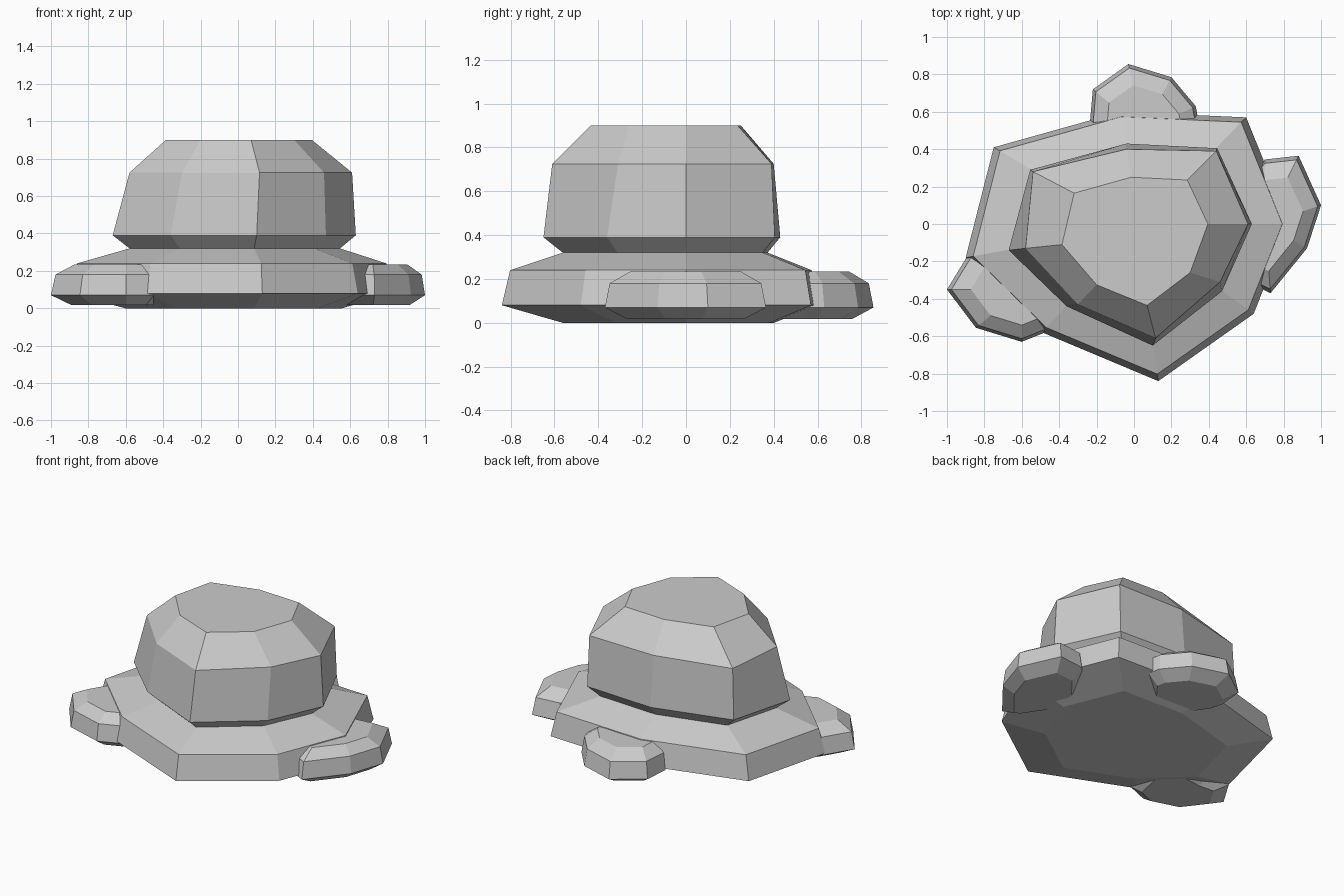
import bpy, bmesh

if "Cube" in bpy.data.objects:
    bpy.data.objects.remove(bpy.data.objects["Cube"])


def loft(name, rings):
    """Closed flat-shaded solid through stacked rings of (z, [(x, y), ...])."""
    bm = bmesh.new()
    loops = [[bm.verts.new((x, y, z)) for x, y in pts] for z, pts in rings]
    n = len(loops[0])
    for a, b in zip(loops, loops[1:]):
        for i in range(n):
            j = (i + 1) % n
            bm.faces.new((a[i], a[j], b[j], b[i]))
    bm.faces.new(loops[0][::-1])
    bm.faces.new(loops[-1])
    bmesh.ops.recalc_face_normals(bm, faces=bm.faces)
    mesh = bpy.data.meshes.new(name)
    bm.to_mesh(mesh)
    bm.free()
    obj = bpy.data.objects.new(name, mesh)
    bpy.context.collection.objects.link(obj)
    return obj


def scaled(pts, s, c=(0, 0)):
    return [(c[0] + (x - c[0]) * s, c[1] + (y - c[1]) * s) for x, y in pts]


# Irregular eight-sided outlines, counter-clockwise from +x
brim = [(.83, 0), (.60, .57), (-.07, .60), (-.75, .41),
        (-.90, -.18), (-.49, -.58), (.13, -.84), (.64, -.48)]
crown = [(.63, 0), (.445, .405), (-.04, .43), (-.555, .29),
         (-.67, -.14), (-.36, -.44), (.10, -.65), (.47, -.36)]
shoulder = [(.61, 0), (.44, .39), (-.04, .40), (-.54, .28),
            (-.58, -.13), (-.30, -.43), (.115, -.61), (.46, -.31)]
top = [(.395, 0), (.285, .235), (-.015, .25), (-.32, .165),
       (-.385, -.11), (-.20, -.325), (.07, -.435), (.30, -.26)]

# Main boulder: wide brim, pinched neck and domed crown
loft("boulder_body", [
    (0, scaled(brim, .67)), (.08, brim), (.24, scaled(brim, .955)),
    (.32, scaled(crown, .865)), (.39, crown), (.725, shoulder), (.90, top)])

# Small side rocks sunk into the brim: centre, outline
rocks = {
    "back_rock": ((.05, .50), [(.345, .55), (.33, .63), (.20, .785), (-.03, .855),
                               (-.22, .72), (-.235, .55), (-.10, .36), (.20, .36)]),
    "right_rock": ((.70, 0), [(1.0, .10), (.88, .365), (.70, .345), (.55, .16),
                              (.53, -.12), (.68, -.345), (.73, -.37), (.925, -.13)]),
    "left_rock": ((-.60, -.35), [(-.40, -.35), (-.55, -.16), (-.74, -.18), (-.89, -.17),
                                 (-1.0, -.35), (-.845, -.555), (-.60, -.63), (-.45, -.57)]),
}
for name, (c, pts) in rocks.items():
    loft(name, [(.018, scaled(pts, .73, c)), (.07, pts),
                (.18, scaled(pts, .94, c)), (.235, scaled(pts, .68, c))])
